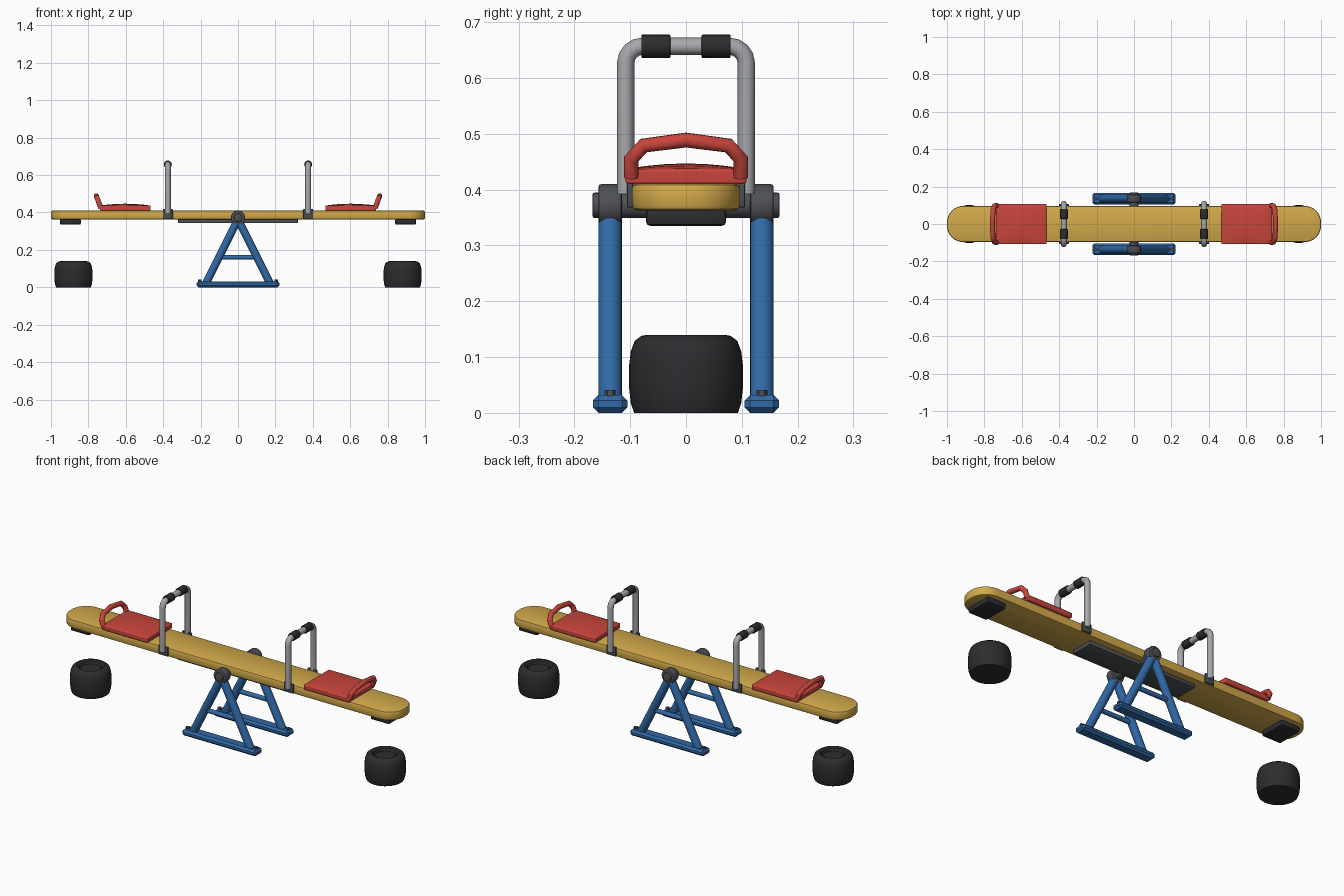
import bpy, bmesh, math
from mathutils import Vector, Matrix

if "Cube" in bpy.data.objects:
    bpy.data.objects.remove(bpy.data.objects["Cube"])


def material(name, rgb):
    m = bpy.data.materials.new(name)
    m.diffuse_color = (*rgb, 1)
    m.use_nodes = True
    m.node_tree.nodes["Principled BSDF"].inputs["Base Color"].default_value = m.diffuse_color
    return m


YELLOW = material("yellow_paint", (0.65, 0.40, 0.07))
RED = material("red_plastic", (0.58, 0.06, 0.045))
BLUE = material("blue_paint", (0.03, 0.14, 0.38))
RUBBER = material("black_rubber", (0.025, 0.026, 0.028))
STEEL = material("dark_steel", (0.075, 0.08, 0.09))
CHROME = material("light_steel", (0.38, 0.39, 0.41))


def finish(ob, mat, bevel=0, segments=2):
    ob.data.materials.clear()
    ob.data.materials.append(mat)
    bpy.ops.object.select_all(action='DESELECT')
    ob.select_set(True)
    bpy.context.view_layer.objects.active = ob
    if bevel:
        b = ob.modifiers.new("Bevel", 'BEVEL')
        b.width, b.segments = bevel, segments
        b.limit_method, b.angle_limit = 'ANGLE', math.radians(40)
        bpy.ops.object.modifier_apply(modifier=b.name)
    bpy.ops.object.shade_smooth_by_angle(angle=math.radians(35))
    return ob


def from_bmesh(name, bm, mat, bevel=0, segments=2):
    bmesh.ops.recalc_face_normals(bm, faces=bm.faces)
    me = bpy.data.meshes.new(name)
    bm.to_mesh(me)
    bm.free()
    ob = bpy.data.objects.new(name, me)
    bpy.context.collection.objects.link(ob)
    return finish(ob, mat, bevel, segments)


def box(name, lo, hi, mat, bevel=0, segments=2, corner=0, cuts=0, crown=0):
    """Box between two corners; optional rounded outline and crowned top."""
    lo, hi = Vector(lo), Vector(hi)
    bm = bmesh.new()
    bmesh.ops.create_cube(bm, size=1)
    size, mid = hi - lo, (lo + hi) / 2
    if cuts:
        bmesh.ops.subdivide_edges(bm, edges=bm.edges[:], cuts=cuts, use_grid_fill=True)
        for v in bm.verts:
            if v.co.z > 0.49:
                v.co.z += crown / size.z * (1 - 4 * v.co.x ** 2) * (1 - 4 * v.co.y ** 2)
    for v in bm.verts:
        v.co = Vector((v.co.x * size.x, v.co.y * size.y, v.co.z * size.z)) + mid
    if corner:
        upright = [e for e in bm.edges
                   if (e.verts[0].co - e.verts[1].co).xy.length < 1e-5]
        bmesh.ops.bevel(bm, geom=upright, offset=corner, segments=8,
                        profile=0.5, affect='EDGES')
    return from_bmesh(name, bm, mat, bevel, segments)


def rod(name, a, b, r, mat, bevel=0, sides=20):
    a, b = Vector(a), Vector(b)
    bm = bmesh.new()
    m = Matrix.Translation((a + b) / 2) @ (b - a).to_track_quat('Z', 'Y').to_matrix().to_4x4()
    bmesh.ops.create_cone(bm, cap_ends=True, segments=sides, radius1=r, radius2=r,
                          depth=(b - a).length, matrix=m)
    return from_bmesh(name, bm, mat, bevel)


def tube(name, pts, r, mat):
    cu = bpy.data.curves.new(name, 'CURVE')
    cu.dimensions = '3D'
    cu.bevel_depth, cu.bevel_resolution, cu.use_fill_caps = r, 4, True
    sp = cu.splines.new('POLY')
    sp.points.add(len(pts) - 1)
    for p, co in zip(sp.points, pts):
        p.co = (*co, 1)
    ob = bpy.data.objects.new(name, cu)
    bpy.context.collection.objects.link(ob)
    bpy.ops.object.select_all(action='DESELECT')
    ob.select_set(True)
    bpy.context.view_layer.objects.active = ob
    bpy.ops.object.convert(target='MESH')
    return finish(bpy.context.object, mat)


def lathe(name, profile, x, mat, steps=32):
    bm = bmesh.new()
    vs = [bm.verts.new((r, 0, z)) for r, z in profile]
    es = [bm.edges.new(p) for p in zip(vs, vs[1:])]
    bmesh.ops.spin(bm, geom=vs + es, cent=(0, 0, 0), axis=(0, 0, 1),
                   angle=2 * math.pi, steps=steps)
    bmesh.ops.remove_doubles(bm, verts=bm.verts, dist=1e-4)
    bmesh.ops.translate(bm, verts=bm.verts, vec=(x, 0, 0))
    return from_bmesh(name, bm, mat)


# Plank, plate under its middle and pivot axle
box("plank", (-1, -0.097, 0.363), (1, 0.097, 0.411), YELLOW, 0.009, 2, corner=0.088)
box("pivot_plate", (-0.32, -0.062, 0.343), (0.32, 0.062, 0.365), STEEL, 0.004)
rod("axle", (0, -0.168, 0.372), (0, 0.168, 0.372), 0.023, STEEL, 0.005)

# A-frame stand on each side
for sy, side in ((-1, "front"), (1, "back")):
    y = sy * 0.136
    rod(f"{side}_hub", (0, y - 0.021, 0.372), (0, y + 0.021, 0.372), 0.038, STEEL, 0.005, 24)
    box(f"{side}_foot", (-0.222, y - 0.031, 0), (0.222, y + 0.031, 0.032), BLUE, 0.01, 1)
    rod(f"{side}_crossbar", (-0.09, y, 0.16), (0.09, y, 0.16), 0.012, BLUE)
    for sx, end in ((-1, "left"), (1, "right")):
        rod(f"{side}_{end}_leg", (sx * 0.172, y, 0.02), (sx * 0.008, y, 0.348), 0.021, BLUE)
        rod(f"{side}_{end}_foot_bolt", (sx * 0.205, y, 0.028), (sx * 0.205, y, 0.041),
            0.01, STEEL, sides=6)

# Both rider ends
TYRE = [(0, 0), (0.093, 0), (0.099, 0.018), (0.102, 0.045), (0.102, 0.085), (0.099, 0.11),
        (0.092, 0.129), (0.08, 0.138), (0.068, 0.14), (0.058, 0.135), (0.052, 0.122), (0, 0.118)]
for s, end in ((-1, "left"), (1, "right")):
    lathe(f"{end}_tyre", TYRE, s * 0.88, RUBBER)
    xs = sorted((s * 0.84, s * 0.952))
    box(f"{end}_bumper", (xs[0], -0.072, 0.335), (xs[1], 0.072, 0.366), RUBBER, 0.008)

    # Seat and its low looped backrest
    xs = sorted((s * 0.467, s * 0.738))
    box(f"{end}_seat", (xs[0], -0.108, 0.41), (xs[1], 0.108, 0.437), RED, 0.01, 3,
        cuts=5, crown=0.01)
    half = [(0.098, 0.423), (0.098, 0.455), (0.076, 0.479), (0, 0.489)]
    arch = [(-y, z) for y, z in half] + half[-2::-1]
    tube(f"{end}_backrest", [(s * (0.733 + (z - 0.423) * 0.37), y, z) for y, z in arch],
         0.0135, RED)

    # Handlebar hoop with grips and mounting plates
    hx, hy, top, c = s * 0.375, 0.108, 0.657, 0.03
    bend = [(hy - c + c * math.cos(t * math.pi / 8), top - c + c * math.sin(t * math.pi / 8))
            for t in range(5)]
    half = [(hy, 0.392)] + bend
    tube(f"{end}_handlebar", [(hx, y, z) for y, z in half] +
         [(hx, -y, z) for y, z in reversed(half)], 0.0155, CHROME)
    for sy, side in ((-1, "front"), (1, "back")):
        rod(f"{end}_{side}_grip", (hx, sy * 0.028, top), (hx, sy * 0.08, top), 0.021, RUBBER, 0.002)
        ys = sorted((sy * 0.095, sy * 0.106))
        box(f"{end}_{side}_handle_plate", (hx - 0.027, ys[0], 0.368), (hx + 0.027, ys[1], 0.418),
            STEEL, 0.003)
